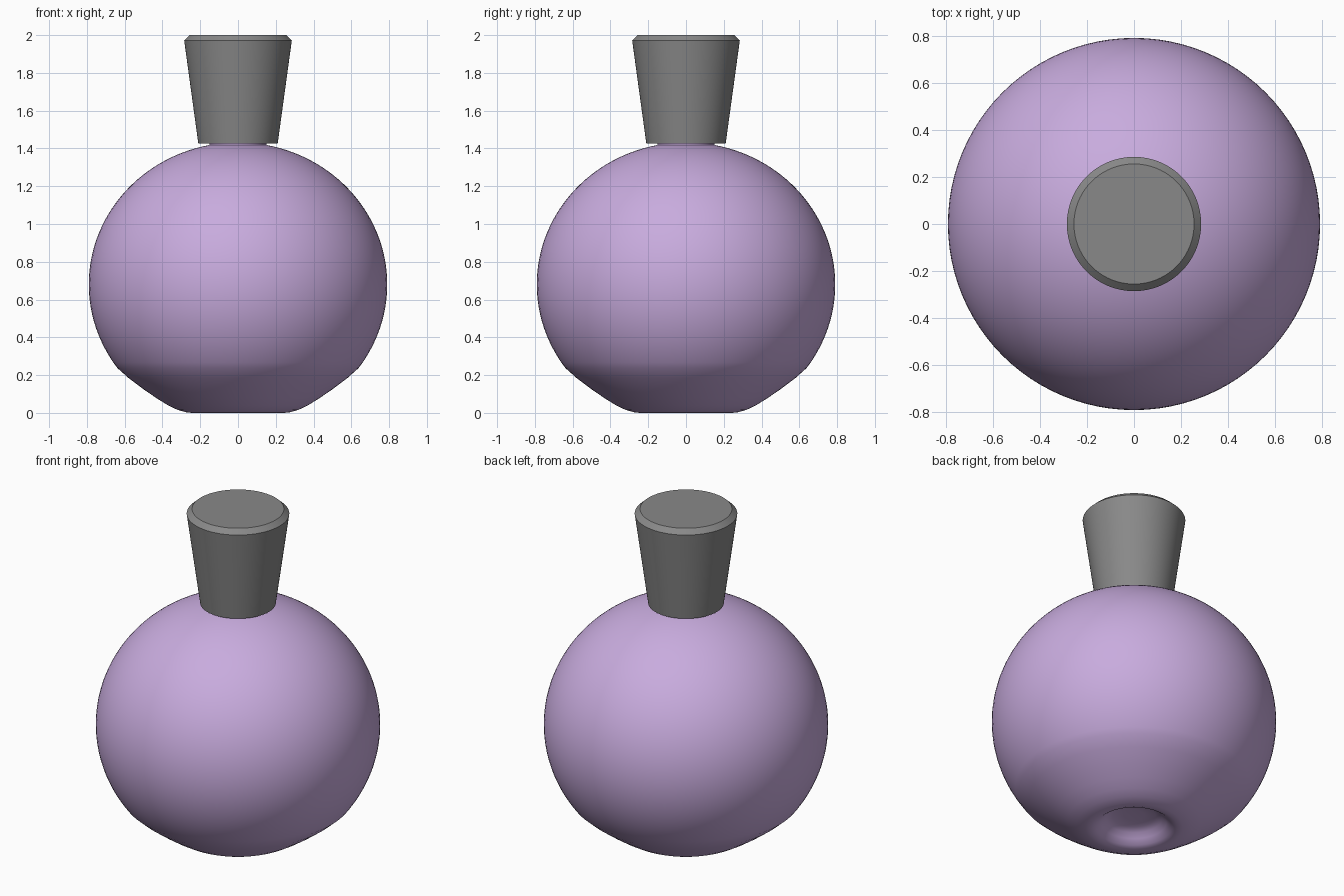
import bpy, bmesh, math

if "Cube" in bpy.data.objects:
    bpy.data.objects.remove(bpy.data.objects["Cube"])

def material(name, rgb):
    m = bpy.data.materials.new(name)
    m.diffuse_color = (*rgb, 1)
    m.use_nodes = True
    m.node_tree.nodes["Principled BSDF"].inputs["Base Color"].default_value = m.diffuse_color
    return m

def lathe(name, profile, mat, steps=96, angle=30):
    """Spin an (r, z) profile around the z axis."""
    bm = bmesh.new()
    verts = [bm.verts.new((r, 0, z)) for r, z in profile]
    edges = [bm.edges.new(pair) for pair in zip(verts, verts[1:])]
    bmesh.ops.spin(bm, geom=verts + edges, cent=(0, 0, 0), axis=(0, 0, 1),
                   angle=math.tau, steps=steps, use_duplicate=False)
    bmesh.ops.remove_doubles(bm, verts=bm.verts, dist=1e-4)
    bmesh.ops.recalc_face_normals(bm, faces=bm.faces)
    me = bpy.data.meshes.new(name)
    bm.to_mesh(me)
    bm.free()
    ob = bpy.data.objects.new(name, me)
    bpy.context.collection.objects.link(ob)
    me.materials.append(mat)
    bpy.ops.object.select_all(action='DESELECT')
    ob.select_set(True)
    bpy.context.view_layer.objects.active = ob
    bpy.ops.object.shade_smooth_by_angle(angle=math.radians(angle))
    return ob

lilac = material("lilac glass", (0.58, 0.41, 0.73))
grey = material("grey stopper", (0.25, 0.25, 0.25))

# Round flask body: dimpled base, flared foot, then a slightly squashed sphere
base = [(0, .08), (.06, .08), (.12, .075), (.155, .06), (.18, .035), (.21, .01),
        (.24, 0), (.27, .002), (.32, .016), (.37, .04), (.43, .077), (.5, .125), (.58, .185)]
start, end = math.radians(-36), math.acos(.15 / .79)
bulb = []
for i in range(45):
    a = start + (end - start) * i / 44
    bulb.append((.79 * math.cos(a), .68 + .752 * math.sin(a)))
lathe("flask_body", base + bulb + [(0, bulb[-1][1])], lilac, angle=40)

# Short neck hidden under the stopper
lathe("flask_neck", [(0, 1.40), (.15, 1.40), (.15, 1.43), (0, 1.43)], lilac)

# Tapered stopper with a chamfered top edge
lathe("stopper", [(0, 1.425), (.21, 1.425), (.285, 1.972), (.255, 2.0), (0, 2.0)], grey)
